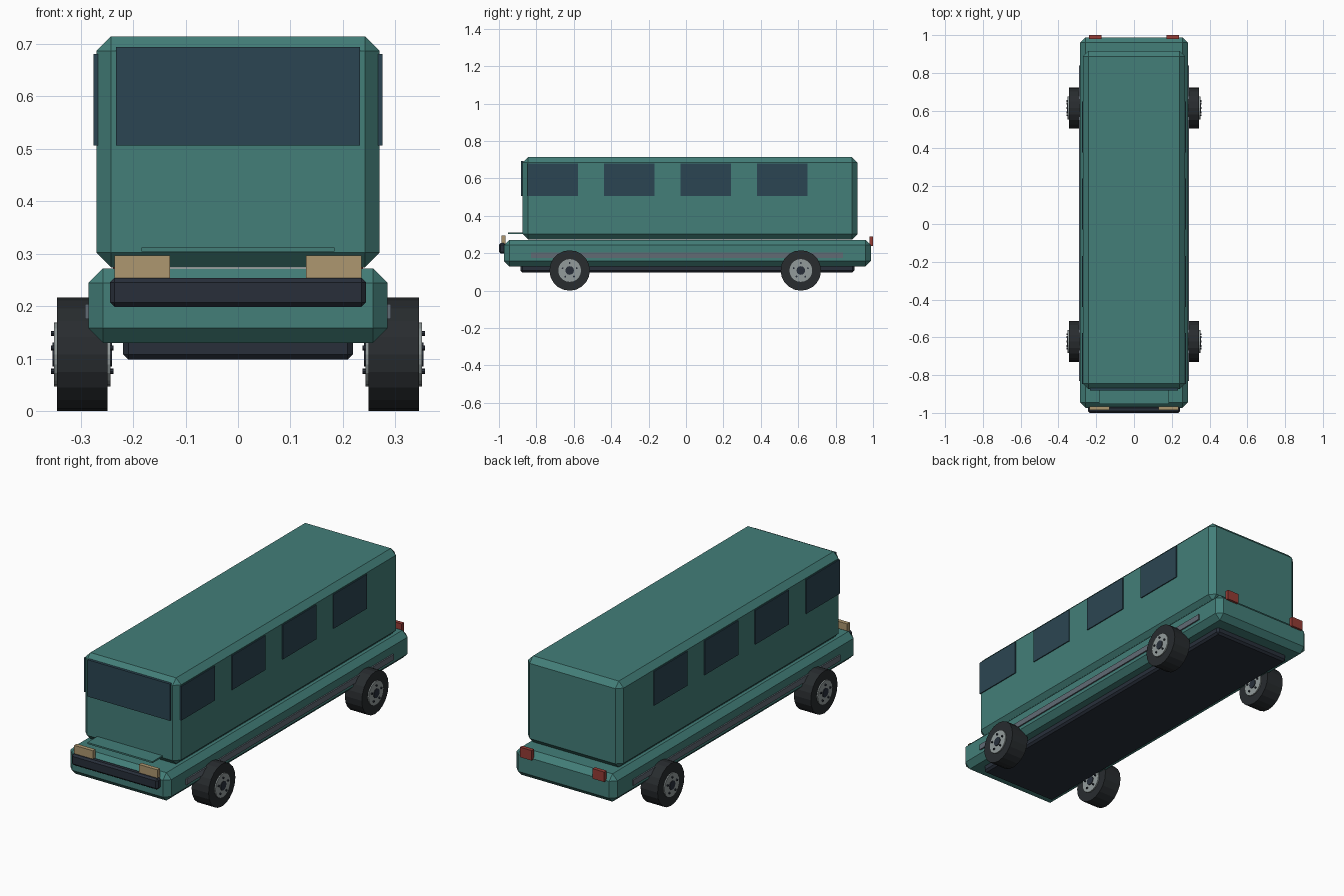
import bpy
from math import pi, sin, cos

if "Cube" in bpy.data.objects:
    bpy.data.objects.remove(bpy.data.objects["Cube"])


def material(name, rgb):
    m = bpy.data.materials.new(name)
    m.diffuse_color = (*rgb, 1)
    m.use_nodes = True
    m.node_tree.nodes["Principled BSDF"].inputs["Base Color"].default_value = m.diffuse_color
    return m


TEAL = material("teal_paint", (0.056, 0.21, 0.19))
GLASS = material("dark_glass", (0.024, 0.060, 0.085))
TRIM = material("dark_trim", (0.021, 0.028, 0.042))
RUBBER = material("rubber", (0.021, 0.025, 0.028))
METAL = material("metal", (0.29, 0.33, 0.33))
STRIP = material("strip_grey", (0.12, 0.145, 0.175))
LAMP = material("lamp_amber", (0.42, 0.31, 0.16))
RED = material("tail_red", (0.30, 0.045, 0.036))


def box(name, x, y, z, mat, bevel=0):
    """Box from (min, max) ranges with an optional flat chamfer."""
    mid = [(a + b) / 2 for a, b in (x, y, z)]
    bpy.ops.mesh.primitive_cube_add(size=1, location=mid)
    ob = bpy.context.object
    ob.name = name
    ob.scale = [b - a for a, b in (x, y, z)]
    bpy.ops.object.transform_apply(location=False, rotation=False, scale=True)
    ob.data.materials.append(mat)
    if bevel:
        mod = ob.modifiers.new("chamfer", 'BEVEL')
        mod.width = bevel
        mod.segments = 1
    return ob


def disc(name, loc, radius, depth, sides, mat):
    """Cylinder with its axis along x."""
    bpy.ops.mesh.primitive_cylinder_add(vertices=sides, radius=radius, depth=depth,
                                        location=loc, rotation=(0, pi / 2, 0))
    ob = bpy.context.object
    ob.name = name
    ob.data.materials.append(mat)
    return ob


# Main body masses
box("cabin", (-0.27, 0.27), (-0.873, 0.916), (0.274, 0.714), TEAL, 0.028)
box("lower_body", (-0.285, 0.285), (-0.973, 0.988), (0.13, 0.272), TEAL, 0.028)
box("underbody", (-0.219, 0.219), (-0.885, 0.9), (0.098, 0.16), TRIM, 0.01)

# Front details
box("front_bumper", (-0.244, 0.244), (-1.0, -0.965), (0.198, 0.254), TRIM, 0.009)
box("hood_panel", (-0.184, 0.184), (-0.953, -0.86), (0.304, 0.312), TEAL)
box("windshield", (-0.233, 0.233), (-0.882, -0.868), (0.506, 0.694), GLASS)

for side, s in (("left", -1), ("right", 1)):
    def span(a, b):
        return tuple(sorted((s * a, s * b)))

    # Lamps
    box(f"headlight_{side}", span(0.13, 0.235), (-0.986, -0.965), (0.22, 0.296), LAMP)
    box(f"tail_light_{side}", span(0.172, 0.238), (0.98, 1.0), (0.24, 0.291), RED)

    # Side trim strip and windows
    box(f"side_strip_{side}", span(0.28, 0.292), (-0.83, 0.84), (0.175, 0.204), STRIP)
    for i in range(4):
        y = -0.713 + 0.409 * i
        box(f"side_window_{side}_{i + 1}", span(0.262, 0.275),
            (y - 0.135, y + 0.135), (0.506, 0.681), GLASS)

    # Wheels with hub, cap and lugs
    for end, y in (("front", -0.622), ("rear", 0.614)):
        c = (s * 0.297, y, 0.108)
        tag = f"{end}_{side}"
        disc(f"tyre_{tag}", c, 0.108, 0.096, 20, RUBBER)
        disc(f"hub_{tag}", c, 0.061, 0.108, 20, METAL)
        disc(f"cap_{tag}", c, 0.023, 0.114, 12, TRIM)
        for k in range(5):
            a = 2 * pi * k / 5 + pi / 2
            disc(f"lug_{tag}_{k + 1}", (c[0], y + 0.04 * cos(a), 0.108 + 0.04 * sin(a)),
                 0.005, 0.119, 8, TRIM)
